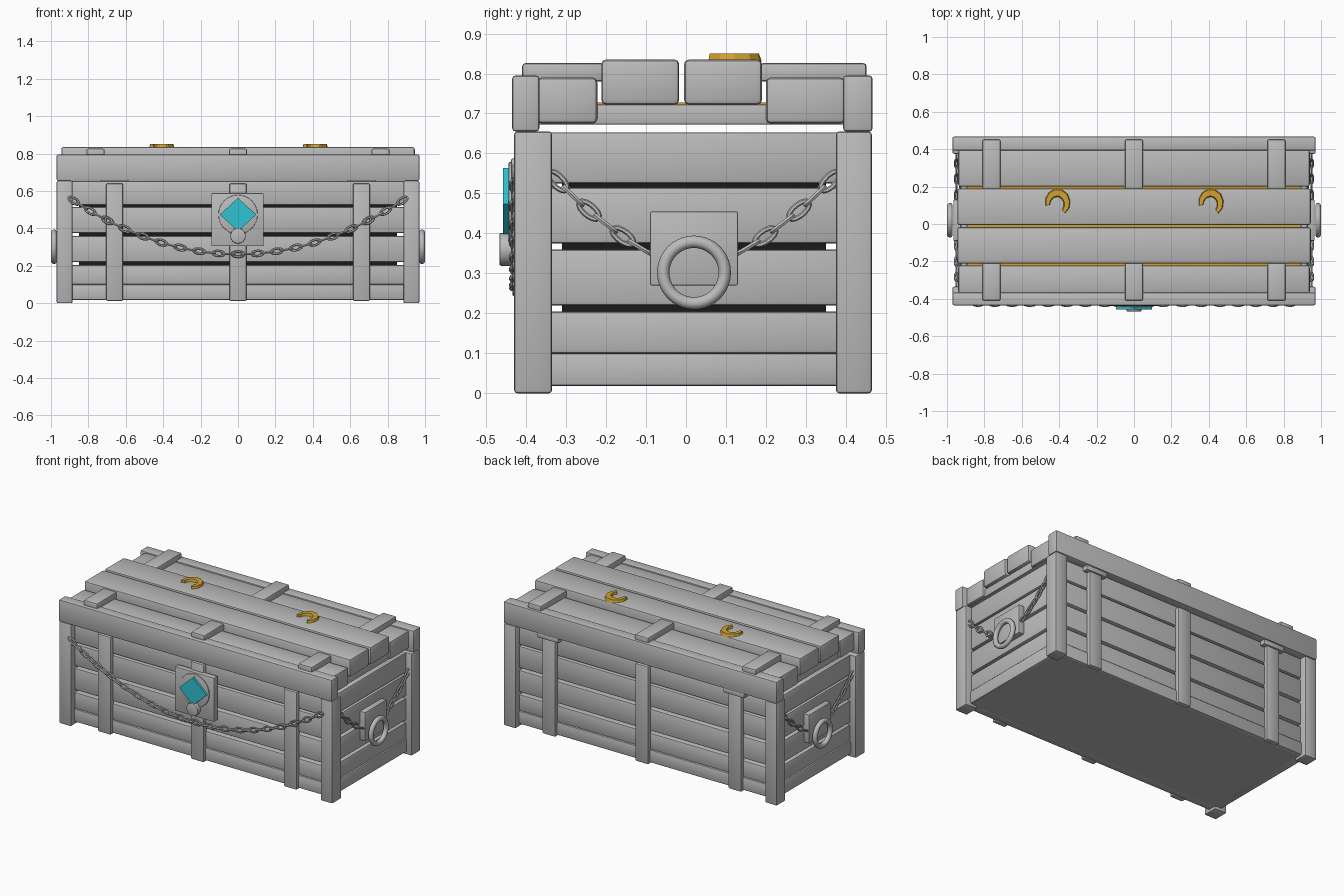
import bpy, bmesh, math
from mathutils import Matrix, Vector

if "Cube" in bpy.data.objects:
    bpy.data.objects.remove(bpy.data.objects["Cube"], do_unlink=True)


def material(name, rgb):
    m = bpy.data.materials.new(name)
    m.use_nodes = True
    m.diffuse_color = (*rgb, 1)
    node = next(n for n in m.node_tree.nodes if n.type == 'BSDF_PRINCIPLED')
    node.inputs["Base Color"].default_value = (*rgb, 1)
    return m


GREY = material("grey wood and iron", (0.5, 0.5, 0.5))
GOLD = material("gold", (0.64, 0.36, 0.03))
CYAN = material("cyan gem", (0.03, 0.55, 0.65))
BLACK = material("dark interior", (0.01, 0.01, 0.01))


def finish(bm, name, mat, smooth=True):
    bmesh.ops.recalc_face_normals(bm, faces=bm.faces)
    me = bpy.data.meshes.new(name)
    bm.to_mesh(me)
    bm.free()
    me.materials.append(mat)
    if smooth:
        me.shade_smooth()
        me.set_sharp_from_angle(angle=math.radians(40))
    ob = bpy.data.objects.new(name, me)
    bpy.context.collection.objects.link(ob)
    return ob


def box(name, x, y, z, mat=GREY, bevel=0.008):
    """Rounded box from its (low, high) range on each axis."""
    bm = bmesh.new()
    bmesh.ops.create_cube(bm, size=1)
    for v in bm.verts:
        for i, (lo, hi) in enumerate((x, y, z)):
            v.co[i] = hi if v.co[i] > 0 else lo
    if bevel:
        bmesh.ops.bevel(bm, geom=bm.edges[:], offset=bevel, segments=2,
                        profile=0.5, affect='EDGES')
    return finish(bm, name, mat)


def both_ends(name, x, y, z, **kw):
    box(name + "_left", x, y, z, **kw)
    box(name + "_right", (-x[1], -x[0]), y, z, **kw)


def add_loop(bm, matrix, a, b, wire, n=14, m=6):
    """Closed oval tube in the local XY plane."""
    rings = []
    for i in range(n):
        t = math.tau * i / n
        c = Vector((a * math.cos(t), b * math.sin(t), 0))
        out = Vector((b * math.cos(t), a * math.sin(t), 0)).normalized()
        rings.append([bm.verts.new(matrix @ (
            c + wire * (math.cos(s) * out + math.sin(s) * Vector((0, 0, 1)))))
            for s in (math.tau * j / m for j in range(m))])
    for i in range(n):
        p, q = rings[i], rings[(i + 1) % n]
        for j in range(m):
            k = (j + 1) % m
            bm.faces.new((p[j], q[j], q[k], p[k]))


def chain(name, path, outward, pitch=0.052):
    """Links spaced evenly on a path, every other one turned a quarter."""
    bm = bmesh.new()
    lengths = [(q - p).length for p, q in zip(path, path[1:])]
    count = round(sum(lengths) / pitch)
    step = sum(lengths) / count
    for i in range(count):
        d, k = (i + 0.5) * step, 0
        while d > lengths[k]:
            d -= lengths[k]
            k += 1
        tangent = (path[k + 1] - path[k]).normalized()
        side = outward.cross(tangent)
        normal = outward
        if i % 2:
            side, normal = normal, -side
        mat = Matrix((tangent, side, normal)).transposed().to_4x4()
        mat.translation = path[k] + tangent * d
        add_loop(bm, mat, 0.032, 0.014 if i % 2 == 0 else 0.009, 0.0065)
    finish(bm, name, GREY)


def disc(name, centre, radius, depth, mat, sides=32, bevel=0.004, smooth=True):
    """Cylinder facing the front."""
    bm = bmesh.new()
    bmesh.ops.create_cone(bm, cap_ends=True, segments=sides, radius1=radius,
                          radius2=radius, depth=depth)
    if bevel:
        rim = [e for e in bm.edges if abs(e.verts[0].co.z - e.verts[1].co.z) < 1e-5]
        bmesh.ops.bevel(bm, geom=rim, offset=bevel, segments=2, profile=0.5,
                        affect='EDGES')
    bmesh.ops.transform(bm, verts=bm.verts, matrix=Matrix.Translation(centre)
                        @ Matrix.Rotation(math.pi / 2, 4, 'X'))
    return finish(bm, name, mat, smooth)


# Body: corner posts, planks with gaps, floor and dark core
FRONT, BACK = (-0.43, -0.335), (0.375, 0.465)
for label, y in (("front", FRONT), ("back", BACK)):
    both_ends(label + "_post", (0.885, 0.97), y, (0, 0.655))
box("floor", (-0.92, 0.92), (-0.38, 0.42), (0.018, 0.035), bevel=0)
box("dark_core", (-0.85, 0.85), (-0.31, 0.35), (0.03, 0.645), BLACK, 0)
ROWS = [(0.018, 0.1), (0.1, 0.205), (0.22, 0.36), (0.375, 0.515), (0.525, 0.653)]
for i, z in enumerate(ROWS):
    lip = 0.005 if i == 0 else 0
    box(f"front_plank_{i}", (-0.9, 0.9), (-0.39 - lip, -0.335), z)
    box(f"back_plank_{i}", (-0.9, 0.9), (0.375, 0.425 + lip), z)
    both_ends(f"end_plank_{i}", (0.88, 0.93 + lip), (-0.35, 0.39), z)

# Upright battens and back hinges
for i, x in enumerate((-0.66, 0, 0.66)):
    span = (x - 0.046, x + 0.046)
    box(f"front_batten_{i}", span, (-0.415, -0.38), (0.012, 0.64))
    box(f"back_batten_{i}", span, (0.415, 0.45), (0.012, 0.64))
    if x:
        box(f"hinge_{i}", (x - 0.075, x + 0.075), (0.42, 0.46), (0.625, 0.657), bevel=0.005)

# Lid: rails, end boards, stepped planks, cross slats, gold lining
box("lid_front_rail", (-0.97, 0.97), (-0.435, -0.367), (0.655, 0.795))
box("lid_back_rail", (-0.97, 0.97), (0.393, 0.467), (0.655, 0.795))
both_ends("lid_end_board", (0.895, 0.925), (-0.37, 0.395), (0.672, 0.722), bevel=0.004)
box("gold_lining", (-0.89, 0.89), (-0.24, 0.23), (0.69, 0.728), GOLD, 0)
for name, half, y, z in (
        ("outer_front", 0.94, (-0.372, -0.222), (0.675, 0.79)),
        ("inner_front", 0.945, (-0.212, -0.017), (0.722, 0.835)),
        ("inner_back", 0.945, (-0.005, 0.19), (0.722, 0.835)),
        ("outer_back", 0.94, (0.2, 0.397), (0.675, 0.79))):
    box("lid_plank_" + name, (-half, half), y, z, bevel=0.012)
for i, x in enumerate((-0.762, 0, 0.762)):
    span = (x - 0.048, x + 0.048)
    box(f"front_slat_{i}", span, (-0.41, -0.205), (0.78, 0.826))
    box(f"back_slat_{i}", span, (0.185, 0.452), (0.78, 0.826))

# Plain gold crescents on the lid
for side in (-1, 1):
    curve = bpy.data.curves.new("crescent_path", 'CURVE')
    bm = bmesh.new()
    bpy.data.curves.remove(curve)
    rows = []
    for i in range(9):
        t = math.radians(190 - 30 * i)
        d = Vector((math.cos(t), math.sin(t) * 1.1, 0))
        w = 0.022 * math.sin(math.pi * (i + 1) / 10) ** 0.5
        c = Vector((side * 0.41, 0.11, 0)) + d * 0.052
        rows.append([bm.verts.new(c + d * s * w + Vector((0, 0, h)))
                     for s, h in ((-1, 0.83), (-0.7, 0.85), (0.7, 0.85), (1, 0.83))])
    for p, q in zip(rows, rows[1:]):
        for j in range(4):
            k = (j + 1) % 4
            bm.faces.new((p[j], p[k], q[k], q[j]))
    bm.faces.new(rows[0])
    bm.faces.new(rows[-1])
    finish(bm, "gold_crescent", GOLD, False)

# Front clasp: plate, bezel, gem and knob
box("clasp_plate", (-0.143, 0.137), (-0.438, -0.4), (0.305, 0.588), bevel=0.005)
disc("gem_bezel", (0, -0.436, 0.474), 0.105, 0.016, GREY)
gem = disc("gem", (0, -0.445, 0.474), 0.097, 0.026, CYAN, 4, 0, False)
for v in gem.data.vertices:
    v.co.z = 0.474 + (v.co.z - 0.474) * 0.92
disc("clasp_knob", (0, -0.445, 0.36), 0.041, 0.044, GREY, 24)

# Front chain
N = 40
sag = [Vector((x, -0.428, 0.262 + 0.3 * (x / 0.9) ** 2))
       for x in (-0.9 + 1.8 * i / N for i in range(N + 1))]
chain("front_chain", sag, Vector((0, -1, 0)))

# End handles: plate, ring and two short chains each
both_ends("handle_plate", (0.92, 0.965), (-0.09, 0.13), (0.27, 0.455), bevel=0.004)
for side, label in ((1, "left"), (-1, "right")):
    bm = bmesh.new()
    add_loop(bm, Matrix.Translation((side * 0.984, 0.02, 0.302))
             @ Matrix.Rotation(math.pi / 2, 4, 'Y'), 0.077, 0.077, 0.0155, 40, 10)
    finish(bm, "handle_ring_" + label, GREY)
    for way in (-1, 1):
        path = []
        for i in range(9):
            t = i / 8
            path.append(Vector((side * 0.948, 0.02 + way * (0.36 - 0.25 * t),
                                0.55 - 0.2 * t - 0.06 * t * (1 - t))))
        chain(f"handle_chain_{label}", path, Vector((side, 0, 0)))
